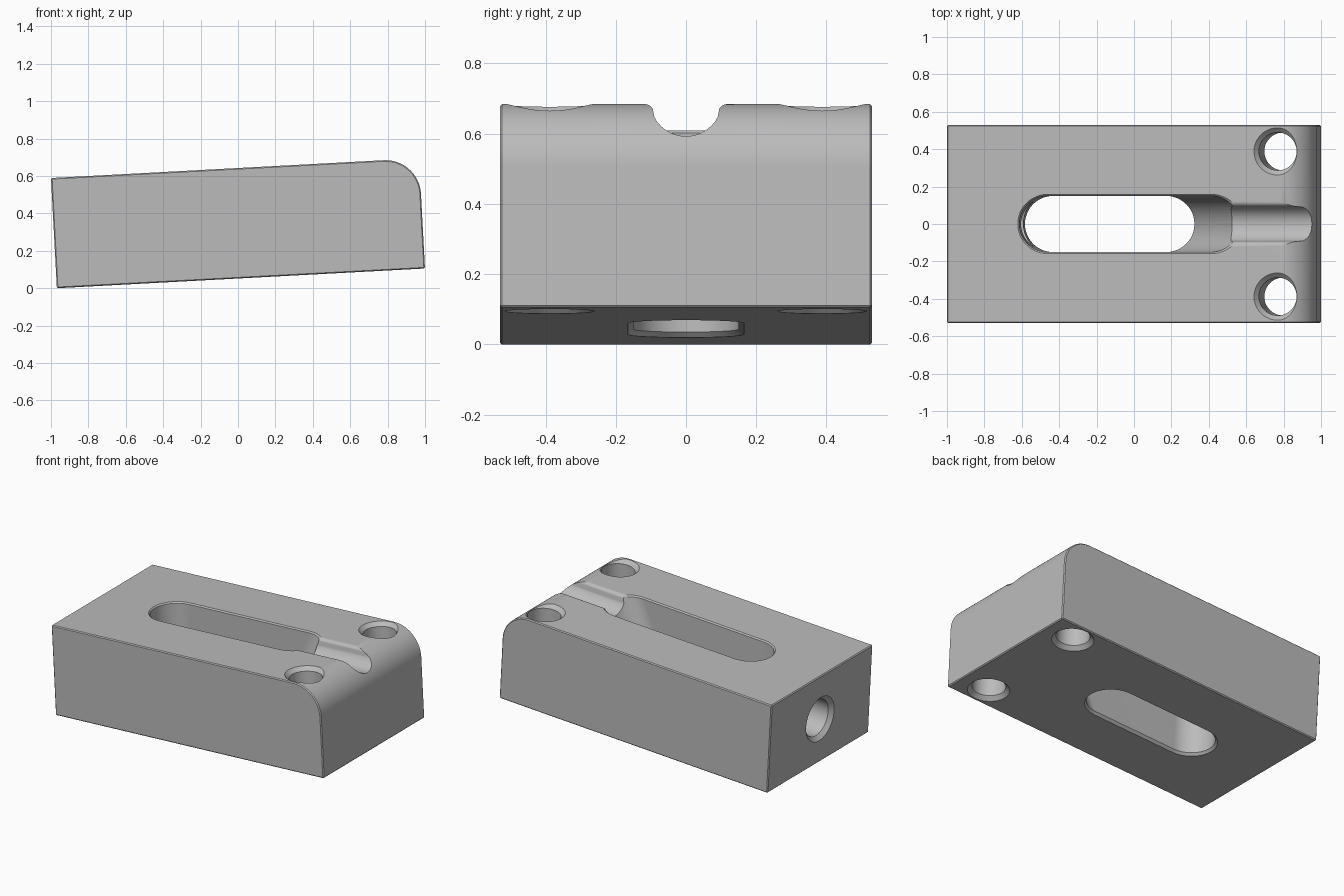
import bpy, bmesh
from math import sin, cos, pi, atan2
from mathutils import Matrix, Vector

if "Cube" in bpy.data.objects:
    bpy.data.objects.remove(bpy.data.objects["Cube"], do_unlink=True)

LENGTH, WIDTH, HEIGHT, FILLET = 1.971, 1.06, 0.59, 0.19
TILT = atan2(0.105, 1.962)

grey = bpy.data.materials.new("mid grey")
grey.use_nodes = True
grey.diffuse_color = (0.5, 0.5, 0.5, 1)
grey.node_tree.nodes["Principled BSDF"].inputs["Base Color"].default_value = (0.5, 0.5, 0.5, 1)


def loft(name, loops):
    """Closed solid through a list of equally long point loops."""
    bm = bmesh.new()
    rings = [[bm.verts.new(p) for p in loop] for loop in loops]
    n = len(rings[0])
    for a, b in zip(rings, rings[1:]):
        for i in range(n):
            j = (i + 1) % n
            bm.faces.new((a[i], a[j], b[j], b[i]))
    bm.faces.new(rings[0])
    bm.faces.new(rings[-1])
    bmesh.ops.recalc_face_normals(bm, faces=bm.faces)
    mesh = bpy.data.meshes.new(name)
    bm.to_mesh(mesh)
    bm.free()
    mesh.materials.append(grey)
    obj = bpy.data.objects.new(name, mesh)
    bpy.context.collection.objects.link(obj)
    return obj


def arc(cx, cy, r, start, end, n):
    return [(cx + r * cos(start + (end - start) * i / n),
             cy + r * sin(start + (end - start) * i / n)) for i in range(n + 1)]


def stadium(x0, x1, y, r, z):
    """Rounded slot outline at height z."""
    pts = arc(x1, y, r, -pi / 2, pi / 2, 24) + arc(x0, y, r, pi / 2, 3 * pi / 2, 24)
    return [(px, py, z) for px, py in pts]


def circle(r, n=48):
    return [(r * cos(2 * pi * i / n), r * sin(2 * pi * i / n)) for i in range(n)]


# Block with one large rounded edge, lightly bevelled
side = [(0, 0), (LENGTH, 0)] + arc(LENGTH - FILLET, HEIGHT - FILLET, FILLET, 0, pi / 2, 24) + [(0, HEIGHT)]
block = loft("block", [[(x, y, z) for x, z in side] for y in (-WIDTH / 2, WIDTH / 2)])
bevel = block.modifiers.new("edge bevel", 'BEVEL')
bevel.width = 0.006
bevel.limit_method = 'ANGLE'

cutters = []

# Long slot: straight rear end, leaning front end, chamfered rims
low, high = 1.137, 1.42
slot = []
for z, r in ((-0.1, 0.165), (0, 0.165), (0.015, 0.15),
             (HEIGHT - 0.008, 0.15), (HEIGHT, 0.158), (HEIGHT + 0.1, 0.158)):
    t = min(max(z / HEIGHT, 0), 1)
    slot.append(stadium(0.537, low + (high - low) * t, 0, r, z))
cutters.append(loft("slot_cutter", slot))

# Pair of vertical bolt holes, countersunk at both ends
sink = 0.025
for s in (-1, 1):
    rings = [[(1.77 + x, s * 0.388 + y, z) for x, y in circle(r)]
             for z, r in ((-0.1, 0.126), (0, 0.126), (sink, 0.101),
                          (HEIGHT - sink, 0.101), (HEIGHT, 0.126), (HEIGHT + 0.1, 0.126))]
    cutters.append(loft("bolt_hole_cutter", rings))

# End hole running into the slot
rings = [[(x, y, HEIGHT / 2 + z) for y, z in circle(r)]
         for x, r in ((-0.1, 0.147), (0, 0.147), (0.025, 0.12), (0.6, 0.12))]
cutters.append(loft("end_hole_cutter", rings))

# Round-bottomed groove with soft shoulders, from the slot to the rounded edge
lip = 0.03
half = (arc(0, HEIGHT, 0.1, -pi / 2, -pi / 7, 14)
        + arc(0.122, HEIGHT - lip, lip, pi - pi / 7, pi / 2, 8)
        + [(0.122, HEIGHT + 0.1)])
profile = half + [(-y, z) for y, z in reversed(half[1:])]
cutters.append(loft("groove_cutter", [[(x, y, z) for y, z in profile] for x in (1.3, LENGTH + 0.2)]))

for c in cutters:
    c.hide_render = True
    cut = block.modifiers.new(c.name, 'BOOLEAN')
    cut.operation = 'DIFFERENCE'
    cut.solver = 'EXACT'
    cut.object = c

# Bake the cuts, then tilt the block into place
bpy.context.view_layer.update()
graph = bpy.context.evaluated_depsgraph_get()
mesh = bpy.data.meshes.new_from_object(block.evaluated_get(graph))
block.modifiers.clear()
block.data = mesh
for c in cutters:
    bpy.data.objects.remove(c, do_unlink=True)
mesh.transform(Matrix.Translation(Vector((-0.9685, 0, 0))) @ Matrix.Rotation(-TILT, 4, 'Y'))
lowest = min(v.co.z for v in mesh.vertices)
mesh.transform(Matrix.Translation(Vector((0, 0, -lowest))))

bpy.ops.object.select_all(action='DESELECT')
block.select_set(True)
bpy.context.view_layer.objects.active = block
bpy.ops.object.shade_smooth_by_angle(angle=pi / 7)
weighted = block.modifiers.new("weighted normals", 'WEIGHTED_NORMAL')
weighted.keep_sharp = True
